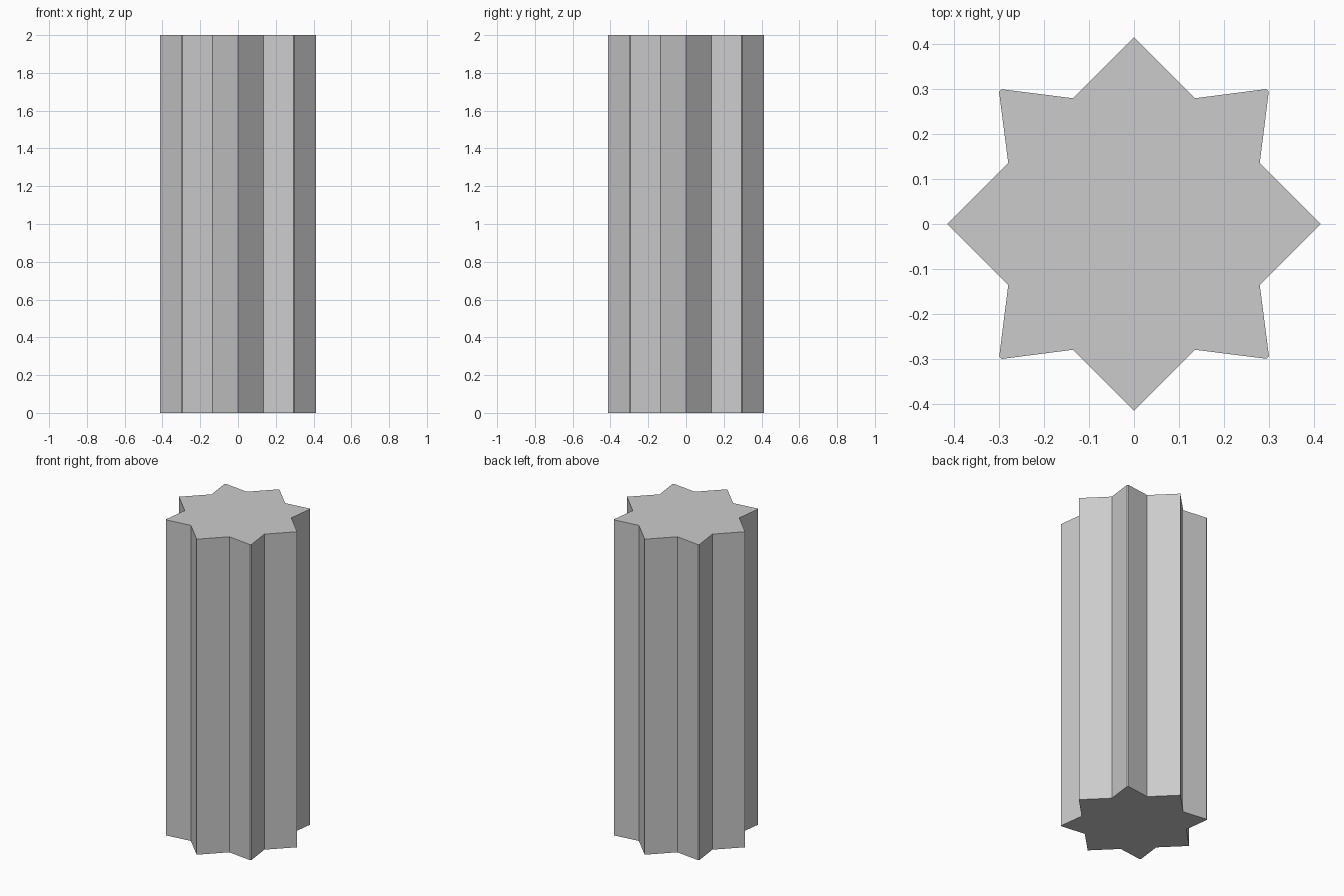
import bpy, bmesh
from mathutils import Vector, Matrix
from math import pi

if "Cube" in bpy.data.objects:
    bpy.data.objects.remove(bpy.data.objects["Cube"])

HEIGHT = 2.0

# One quarter of the eight-pointed star: sharp axis tip, valley,
# slightly blunted diagonal tip, valley
quarter = [(0.414, 0), (0.279, 0.135), (0.299, 0.294), (0.294, 0.2995), (0.135, 0.279)]

# Repeat the quarter four times around z
outline = [Matrix.Rotation(q * pi / 2, 3, 'Z') @ Vector((x, y, 0))
           for q in range(4) for x, y in quarter]

# Star column: base face extruded upward into a closed prism
bm = bmesh.new()
base = bm.faces.new([bm.verts.new(p) for p in outline])
top = bmesh.ops.extrude_face_region(bm, geom=[base], use_keep_orig=True)
bmesh.ops.translate(bm, vec=(0, 0, HEIGHT),
                    verts=[g for g in top["geom"] if isinstance(g, bmesh.types.BMVert)])
bmesh.ops.recalc_face_normals(bm, faces=bm.faces)

mesh = bpy.data.meshes.new("star_column")
bm.to_mesh(mesh)
bm.free()
bpy.context.collection.objects.link(bpy.data.objects.new("star_column", mesh))
